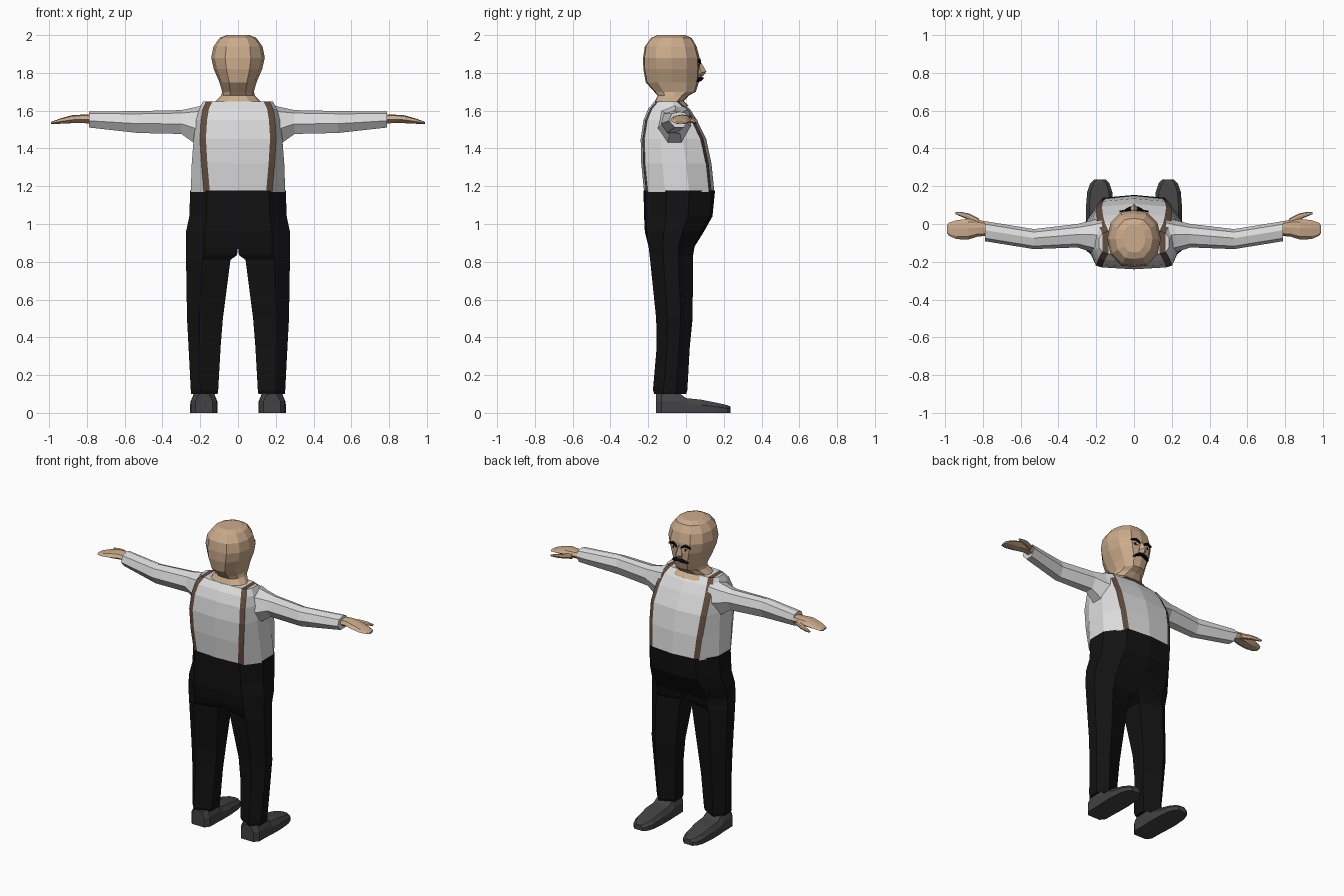
import bpy, bmesh
from mathutils import Vector

cube = bpy.data.objects.get("Cube")
if cube:
    bpy.data.objects.remove(cube)


def material(name, rgb):
    m = bpy.data.materials.new(name)
    m.use_nodes = True
    m.diffuse_color = (*rgb, 1)
    m.node_tree.nodes["Principled BSDF"].inputs["Base Color"].default_value = (*rgb, 1)
    return m


SKIN = material("skin", (0.60, 0.41, 0.26))
SHIRT = material("shirt_white", (0.72, 0.72, 0.72))
STRAP = material("strap_brown", (0.12, 0.075, 0.05))
CLOTH = material("trouser_black", (0.006, 0.006, 0.006))
SHOE = material("shoe_grey", (0.055, 0.055, 0.055))
HAIR = material("hair_black", (0.003, 0.003, 0.003))
WHITE = material("eye_white", (0.85, 0.85, 0.85))


def finish(name, bm, mats, half=True):
    """Turn a half mesh into a mirrored, flat shaded object."""
    bmesh.ops.recalc_face_normals(bm, faces=bm.faces)
    inner = [f for f in bm.faces if all(abs(v.co.x) < 1e-4 for v in f.verts)]
    bmesh.ops.delete(bm, geom=inner, context='FACES')
    mesh = bpy.data.meshes.new(name)
    bm.to_mesh(mesh)
    bm.free()
    for m in mats:
        mesh.materials.append(m)
    ob = bpy.data.objects.new(name, mesh)
    bpy.context.collection.objects.link(ob)
    if half:
        ob.modifiers.new("mirror", 'MIRROR').use_clip = True
    return ob


def skin_rings(bm, rings):
    """Join consecutive rings with quads; return the vertex rows."""
    rows = [[bm.verts.new(p) for p in r] for r in rings]
    for a, b in zip(rows, rows[1:]):
        for i in range(len(a)):
            j = (i + 1) % len(a)
            bm.faces.new((a[i], a[j], b[j], b[i]))
    return rows


def loft(name, rings, mat):
    bm = bmesh.new()
    rows = skin_rings(bm, rings)
    bm.faces.new(rows[0])
    bm.faces.new(rows[-1])
    return finish(name, bm, [mat])


# Shirt body: columns follow the braces so they are cut into the surface
def shirt_ring(z, w, f, b, s):
    d, h = f - b, 0.016
    return [(0, f, z), (s - h, f - .015, z), (s + h, f - .03, z),
            (w, f - .36 * d, z), (w, b + .3 * d, z),
            (s + h, b + .02, z), (s - h, b + .01, z), (0, b, z)]


levels = [(1.17, .25, .15, -.222, .165), (1.32, .245, .135, -.237, .178),
          (1.45, .235, .107, -.24, .186), (1.55, .222, .058, -.225, .18),
          (1.61, .205, .02, -.2, .17), (1.648, .185, -.02, -.168, .152)]
bm = bmesh.new()
rows = skin_rings(bm, [shirt_ring(*l) for l in levels])
top = rows[-1]
for i in range(3):
    bm.faces.new((top[i], top[i + 1], top[6 - i], top[7 - i]))
bm.faces.new(rows[0])
strap_verts = {r[i] for r in rows for i in (1, 2, 5, 6)}
for f in bm.faces:
    if len(f.verts) == 4 and all(v in strap_verts for v in f.verts):
        f.material_index = 1
finish("shirt_with_braces", bm, [SHIRT, STRAP])

# Sleeves
ARM = [(.1, 1), (-.7, .75), (-1, -.15), (-.4, -1), (.5, -1), (1, 0), (.7, .8)]


def arm_ring(x, y, ry, z, rz):
    return [(x, y + ry * a, z + rz * b) for a, b in ARM]


loft("sleeves", [arm_ring(*r) for r in (
    (.17, -.07, .11, 1.52, .115), (.22, -.065, .085, 1.52, .1),
    (.3, -.062, .062, 1.54, .063), (.53, -.08, .053, 1.54, .058),
    (.79, -.038, .053, 1.553, .042))], SHIRT)

# Hands and thumbs
loft("hands", [arm_ring(*r) for r in (
    (.77, -.025, .036, 1.555, .024), (.83, -.022, .045, 1.557, .022),
    (.88, -.028, .055, 1.555, .021), (.94, -.03, .05, 1.545, .014),
    (.98, -.028, .035, 1.537, .008), (.99, -.028, .02, 1.535, .005))], SKIN)
loft("thumbs", [arm_ring(*r) for r in (
    (.82, .01, .018, 1.55, .016), (.87, .037, .017, 1.547, .013),
    (.91, .05, .013, 1.543, .01), (.945, .058, .006, 1.54, .005))], SKIN)


# Trousers: each leg shares the centre plane above the crotch
def leg_ring(z, i, w, f, b, c):
    d, m = f - b, i + .65 * (w - i)
    return [(i, f - c, z), (m, f - .015, z), (w, f - .36 * d, z),
            (w, b + .32 * d, z), (m, b + .01, z), (i, b + c, z)]


loft("trousers", [leg_ring(*r) for r in (
    (1.178, 0, .253, .154, -.225, 0), (1.04, 0, .258, .14, -.222, 0),
    (.96, 0, .275, .095, -.218, 0), (.88, 0, .275, .055, -.208, .01),
    (.835, .005, .275, .053, -.203, .03), (.81, .04, .275, .052, -.2, .05),
    (.5, .08, .27, .05, -.168, .06), (.35, .092, .262, .035, -.165, .06),
    (.12, .105, .25, .022, -.185, .06), (.1, .108, .248, .015, -.178, .06))], CLOTH)


# Shoes
def shoe_ring(y, x0, x1, h):
    e = .018
    return [(x0, y, 0), (x1, y, 0), (x1, y, h * .6), (x1 - e, y, h),
            (x0 + e, y, h), (x0, y, h * .6)]


loft("shoes", [shoe_ring(*r) for r in (
    (-.16, .135, .225, .1), (-.13, .112, .248, .105), (-.035, .11, .25, .105),
    (0, .108, .253, .078), (.08, .108, .255, .07), (.17, .115, .248, .052),
    (.215, .13, .232, .042), (.235, .15, .212, .034))], SHOE)

# Head and neck
HEAD = [(0, 1), (.5, .93), (.88, .55), (1, 0), (.88, -.55), (.48, -.95), (0, -1)]


def head_ring(z, w, f, b):
    c, r = (f + b) / 2, (f - b) / 2
    return [(w * u, c + r * v, z) for u, v in HEAD]


loft("head", [head_ring(*r) for r in (
    (1.625, .14, .015, -.17), (1.65, .12, -.012, -.165), (1.68, .09, .015, -.15),
    (1.7, .084, .052, -.168), (1.75, .098, .068, -.213), (1.82, .128, .073, -.226),
    (1.88, .142, .072, -.227), (1.94, .13, .056, -.218),
    (1.985, .098, .03, -.185), (2.0, .06, -.005, -.15))], SKIN)

# Nose
bm = bmesh.new()
for p in ((0, .072, 1.868), (0, .108, 1.808), (0, .09, 1.782), (.02, .06, 1.785),
          (.022, .08, 1.8), (.009, .06, 1.868), (0, .05, 1.785), (0, .05, 1.86)):
    bm.verts.new(p)
bmesh.ops.convex_hull(bm, input=bm.verts)
finish("nose", bm, [SKIN])


# Face plates follow the slope of the face
def plate(name, outline, mat, lift, thick=.009):
    bm = bmesh.new()
    face = bm.faces.new([bm.verts.new((x, .073 + lift - .16 * x - thick, z))
                         for x, z in outline])
    ext = bmesh.ops.extrude_face_region(bm, geom=[face])
    moved = [v for v in ext["geom"] if isinstance(v, bmesh.types.BMVert)]
    bmesh.ops.translate(bm, verts=moved, vec=Vector((0, thick, 0)))
    return finish(name, bm, [mat])


plate("eyebrows", [(.016, 1.848), (.02, 1.862), (.045, 1.876), (.076, 1.864),
                   (.078, 1.854), (.045, 1.862)], HAIR, .01)
plate("eyes", [(.024, 1.838), (.045, 1.848), (.066, 1.84), (.045, 1.832)], WHITE, .002)
plate("pupils", [(.039, 1.833), (.039, 1.847), (.051, 1.847), (.051, 1.833)], HAIR, .004)

# Moustache
bm = bmesh.new()
skin_rows = skin_rings(bm, [[(x, y, z + h), (x, y + .012, z), (x, y, z - h), (x, .05, z)]
                            for x, y, z, h in ((0, .084, 1.772, .008), (.022, .08, 1.77, .013),
                                               (.045, .068, 1.76, .008), (.056, .06, 1.755, .002))])
bm.faces.new(skin_rows[-1])
finish("moustache", bm, [HAIR])
